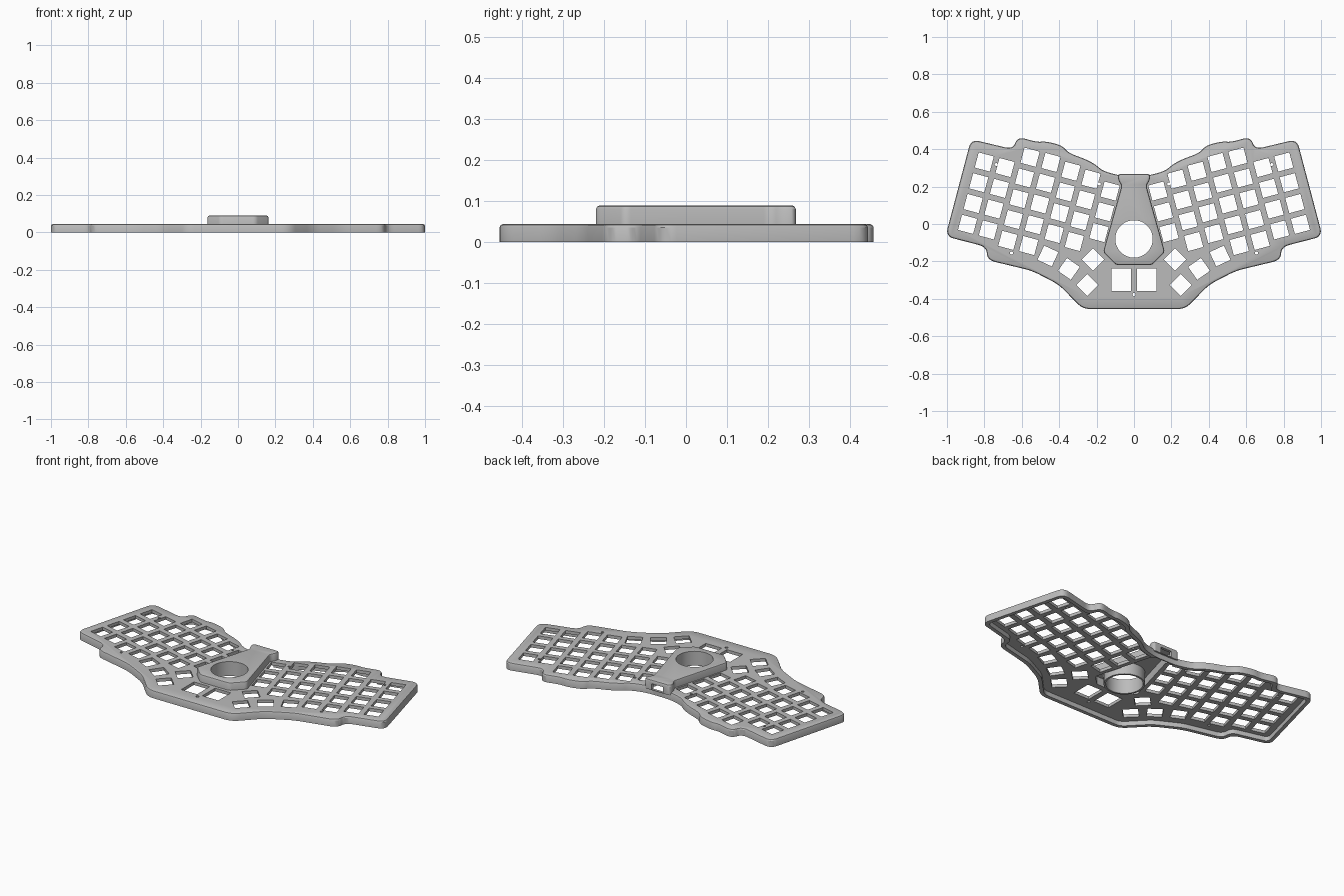
import bpy, bmesh
from math import radians, cos, sin
from mathutils import Vector, Matrix

if "Cube" in bpy.data.objects:
    bpy.data.objects.remove(bpy.data.objects["Cube"])

gray = bpy.data.materials.new("matte_gray")
gray.use_nodes = True
gray.diffuse_color = (0.5, 0.5, 0.5, 1)
gray.node_tree.nodes["Principled BSDF"].inputs["Base Color"].default_value = (0.5, 0.5, 0.5, 1)

TILT = radians(15)


def inset(points, d):
    """Move a clockwise outline inwards by d."""
    out = []
    for i, p in enumerate(points):
        a = (p - points[i - 1]).normalized()
        b = (points[(i + 1) % len(points)] - p).normalized()
        n1, n2 = Vector((a.y, -a.x)), Vector((b.y, -b.x))
        out.append(p + d * (n1 + n2) / (1 + n1.dot(n2)))
    return out


def rounded(points, radius, steps=6):
    """Replace each corner by a short curve."""
    out = []
    for i, p in enumerate(points):
        ends = []
        for q in (points[i - 1], points[(i + 1) % len(points)]):
            e = q - p
            ends.append(p + e.normalized() * min(radius, 0.45 * e.length))
        for k in range(steps + 1):
            t = k / steps
            out.append(ends[0] * (1 - t) ** 2 + p * 2 * t * (1 - t) + ends[1] * t * t)
    return out


def finish(bm, name):
    bmesh.ops.recalc_face_normals(bm, faces=bm.faces)
    mesh = bpy.data.meshes.new(name)
    bm.to_mesh(mesh)
    bm.free()
    mesh.materials.append(gray)
    ob = bpy.data.objects.new(name, mesh)
    bpy.context.collection.objects.link(ob)
    return ob


def slab(name, half, sections, radius):
    """Loft a mirrored outline through (inset, height) sections."""
    pts = [Vector(p) for p in half] + [Vector((-x, y)) for x, y in reversed(half)]
    bm = bmesh.new()
    loops = []
    for d, z in sections:
        loops.append([bm.verts.new((p.x, p.y, z)) for p in rounded(inset(pts, d), radius)])
    n = len(loops[0])
    for lo, hi in zip(loops, loops[1:]):
        for i in range(n):
            j = (i + 1) % n
            bm.faces.new((lo[i], lo[j], hi[j], hi[i]))
    bm.faces.new(loops[0])
    bm.faces.new(loops[-1])
    return finish(bm, name)


def add_box(bm, x, y, z, size, angle=0):
    m = Matrix.Translation((x, y, z)) @ Matrix.Rotation(angle, 4, "Z") @ Matrix.Diagonal((*size, 1))
    bmesh.ops.create_cube(bm, size=1, matrix=m)


def add_cylinder(bm, x, y, radius, sides):
    bmesh.ops.create_cone(bm, cap_ends=True, segments=sides, radius1=radius, radius2=radius,
                          depth=1, matrix=Matrix.Translation((x, y, 0)))


def cut(ob, cutters):
    bpy.context.view_layer.objects.active = ob
    for c in cutters:
        mod = ob.modifiers.new("cut", "BOOLEAN")
        mod.operation, mod.solver, mod.object = "DIFFERENCE", "EXACT", c
        bpy.ops.object.modifier_apply(modifier=mod.name)


# Outlines, right half, from the back round to the front
case_half = [(.075, .258), (.165, .283), (.205, .317), (.255, .345), (.35, .38), (.385, .42),
             (.47, .442), (.52, .438), (.622, .467), (.648, .4), (.871, .453), (1.008, -.066),
             (.79, -.122), (.783, -.193), (.545, -.25), (.4, -.325), (.275, -.455)]
housing_half = [(.085, .268), (.085, .235), (.066, .205), (.165, -.15), (.095, -.22)]

# Case: shallow shell with a softened top edge
case = slab("case_plate", case_half,
            [(0, 0), (0, .036), (.003, .042), (.009, .045)], .045)
case_cavity = slab("case_cavity", case_half, [(.022, -.1), (.022, .027)], .03)

# Key openings: staggered columns in the tilted frame, thumb arc, centre pair
bm = bmesh.new()
column_tops = [(.113, 4), (.113, 4), (.201, 5), (.203, 5), (.185, 4), (.172, 4), (.137, 3)]
thumb_keys = [(.46, -.171, 25), (.348, -.24, 35), (.25, -.326, 45), (.219, -.19, 45)]
key = (.084, .084, 1)
for side in (1, -1):
    for i, (top, rows) in enumerate(column_tops):
        u = .859 - .115 * i
        for r in range(rows):
            v = top - .115 * r
            add_box(bm, side * (u * cos(TILT) - v * sin(TILT)),
                    u * sin(TILT) + v * cos(TILT), 0, key, side * TILT)
    for x, y, a in thumb_keys:
        add_box(bm, side * x, y, 0, key, side * radians(a))
    add_box(bm, side * .069, -.298, 0, (.104, .118, 1))
    # Screw holes
    for x, y in ((.185, .214), (.737, .318), (.655, -.155)):
        add_cylinder(bm, side * x, y, .008, 12)
add_cylinder(bm, 0, -.378, .009, 12)
openings = finish(bm, "key_openings")

# Raised centre housing, hollow below, with a cable port at the back
housing = slab("center_housing", housing_half,
               [(0, .03), (0, .081), (.003, .087), (.009, .09)], .016)
housing_cavity = slab("housing_cavity", housing_half, [(.016, -.1), (.016, .075)], .01)
bm = bmesh.new()
add_box(bm, 0, .26, .05, (.075, .1, .035))
port = finish(bm, "cable_port")
bm = bmesh.new()
add_cylinder(bm, 0, -.08, .1, 64)
ball_hole = finish(bm, "ball_hole")

cut(case, [case_cavity, openings, housing_cavity, port])
cut(housing, [housing_cavity, port, ball_hole])

# Ball socket ring under the round opening
bm = bmesh.new()
bmesh.ops.create_cone(bm, cap_ends=True, segments=64, radius1=.111, radius2=.111, depth=.08,
                      matrix=Matrix.Translation((0, -.08, .045)))
ring = finish(bm, "ball_ring")
cut(ring, [ball_hole])

for c in (case_cavity, openings, housing_cavity, port, ball_hole):
    bpy.data.objects.remove(c)

for ob in (case, housing, ring):
    bpy.ops.object.select_all(action="DESELECT")
    ob.select_set(True)
    bpy.context.view_layer.objects.active = ob
    bpy.ops.object.shade_smooth_by_angle(angle=radians(30))
